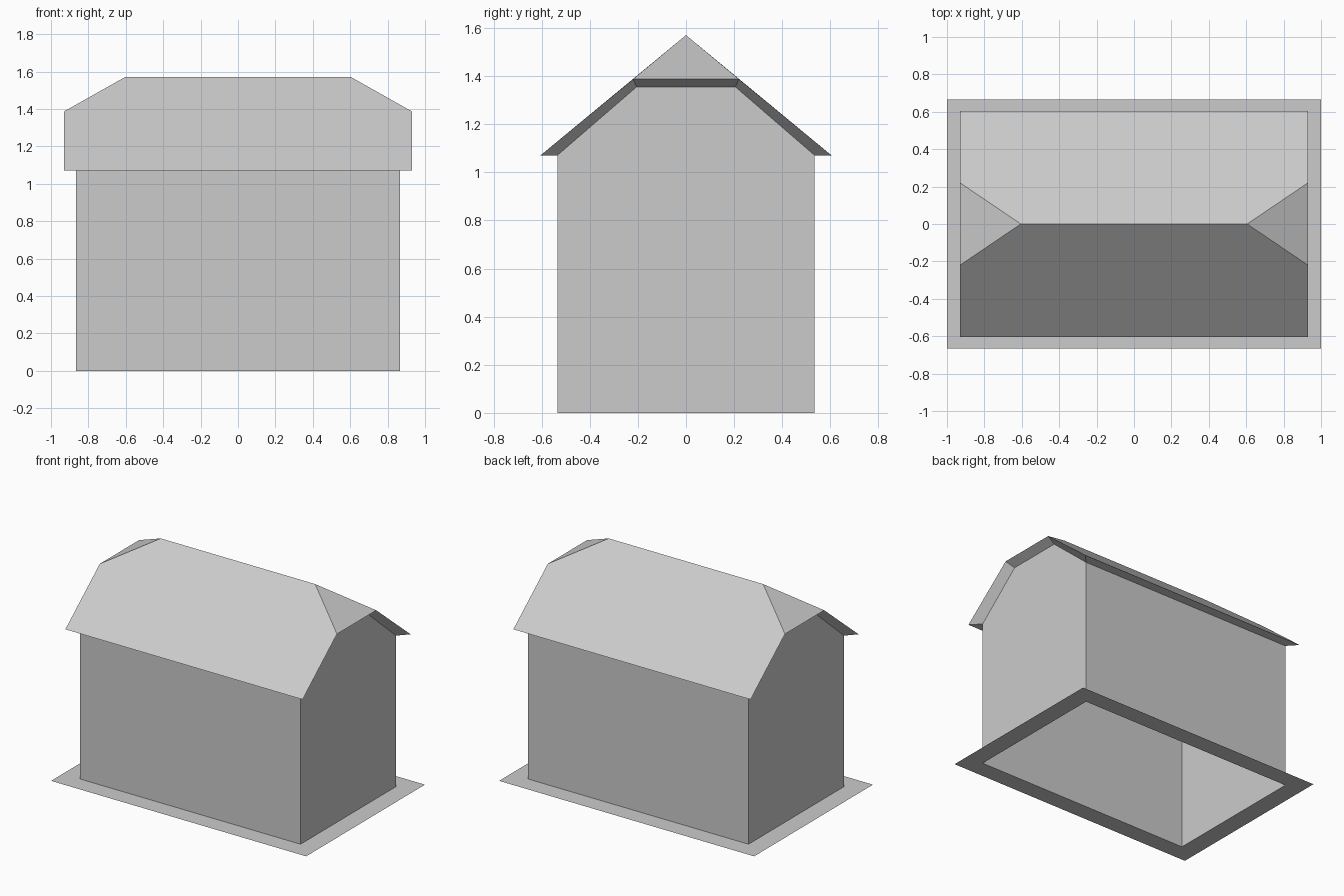
import bpy
import bmesh

cube = bpy.data.objects.get("Cube")
if cube:
    bpy.data.objects.remove(cube, do_unlink=True)

grey = bpy.data.materials.new("plain_grey")
grey.use_nodes = True
colour = (0.6, 0.6, 0.6, 1)
grey.diffuse_color = colour
grey.node_tree.nodes["Principled BSDF"].inputs["Base Color"].default_value = colour


def build(name, faces, outward=True):
    """Make a flat-shaded object from a list of faces given as corner points."""
    bm = bmesh.new()
    for corners in faces:
        bm.faces.new([bm.verts.new(c) for c in corners])
    bmesh.ops.remove_doubles(bm, verts=bm.verts, dist=0.0005)
    if outward:
        bmesh.ops.recalc_face_normals(bm, faces=bm.faces)
    mesh = bpy.data.meshes.new(name)
    bm.to_mesh(mesh)
    bm.free()
    mesh.materials.append(grey)
    obj = bpy.data.objects.new(name, mesh)
    bpy.context.collection.objects.link(obj)
    return obj


def bridge(a, b, closed=True):
    """Quads joining two matching outlines."""
    n = len(a)
    return [(a[i], b[i], b[(i + 1) % n], a[(i + 1) % n])
            for i in range(n if closed else n - 1)]


def rectangle(x, y, z=0):
    return [(-x, -y, z), (x, -y, z), (x, y, z), (-x, y, z)]


def gable(x, eave_y, top_y, eave_z, top_z):
    """Clipped gable outline from front eave to back eave."""
    return [(x, -eave_y, eave_z), (x, -top_y, top_z),
            (x, top_y, top_z), (x, eave_y, eave_z)]


WALL_X, WALL_Y, EAVE_Z = 0.865, 0.535, 1.07
ROOF_X, ROOF_Y, RIDGE_X, RIDGE_Z = 0.93, 0.605, 0.605, 1.57

# Flat apron around the footprint
build("ground_apron", bridge(rectangle(1, 0.665), rectangle(WALL_X, WALL_Y))
      and [tuple(reversed(f)) for f in
           bridge(rectangle(1, 0.665), rectangle(WALL_X, WALL_Y))], False)

# Gable walls and long walls, open underneath
wall_faces = []
wall_tops = {}
for s in (-1, 1):
    x = s * WALL_X
    wall_tops[s] = gable(x, WALL_Y, 0.205, EAVE_Z, 1.355)
    wall_faces.append([(x, -WALL_Y, 0)] + wall_tops[s] + [(x, WALL_Y, 0)])
    y = s * WALL_Y
    wall_faces.append([(-WALL_X, y, 0), (WALL_X, y, 0),
                       (WALL_X, y, EAVE_Z), (-WALL_X, y, EAVE_Z)])
build("walls", wall_faces)

# Half-hipped roof with soffits closing it against the walls
edges = {s: gable(s * ROOF_X, ROOF_Y, 0.22, EAVE_Z, 1.387) for s in (-1, 1)}
ridge = {s: (s * RIDGE_X, 0, RIDGE_Z) for s in (-1, 1)}
roof_faces = []
for s in (-1, 1):
    roof_faces.append([ridge[s], edges[s][1], edges[s][2]])
    roof_faces += bridge(edges[s], wall_tops[s], closed=False)
for eave, clip in ((0, 1), (3, 2)):
    roof_faces.append([edges[-1][eave], edges[1][eave], edges[1][clip],
                       ridge[1], ridge[-1], edges[-1][clip]])
    roof_faces.append([edges[-1][eave], edges[1][eave],
                       wall_tops[1][eave], wall_tops[-1][eave]])
build("roof", roof_faces)
